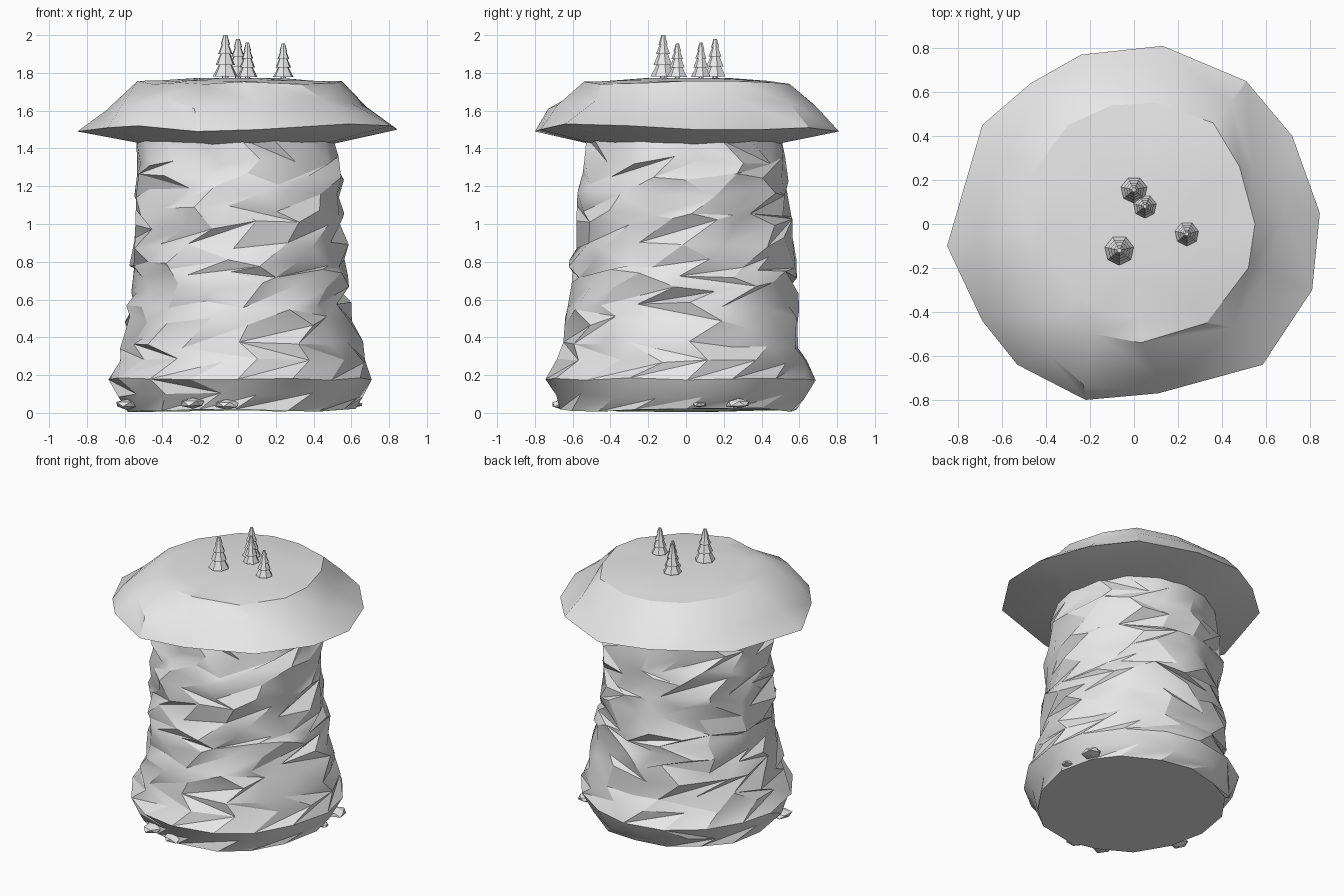
import bpy, bmesh, math, random
from mathutils import Vector

if "Cube" in bpy.data.objects:
    bpy.data.objects.remove(bpy.data.objects["Cube"])

random.seed(5)
stone = bpy.data.materials.new("pale_grey")
stone.diffuse_color = (0.8, 0.8, 0.8, 1)
stone.use_nodes = True
stone.node_tree.nodes["Principled BSDF"].inputs["Base Color"].default_value = stone.diffuse_color


def finish(name, bm, angle=30):
    """Turn a bmesh into a named object, smooth except at sharp edges."""
    bmesh.ops.recalc_face_normals(bm, faces=bm.faces)
    me = bpy.data.meshes.new(name)
    bm.to_mesh(me)
    bm.free()
    me.materials.append(stone)
    ob = bpy.data.objects.new(name, me)
    bpy.context.collection.objects.link(ob)
    bpy.ops.object.select_all(action='DESELECT')
    ob.select_set(True)
    bpy.context.view_layer.objects.active = ob
    if angle:
        bpy.ops.object.shade_smooth_by_angle(angle=math.radians(angle))
    return ob


def loft(name, rings, angle=30, split=False):
    """Skin equal-length rings of points and close both ends."""
    bm = bmesh.new()
    loops = [[bm.verts.new(p) for p in r] for r in rings]
    n = len(loops[0])
    for lo, hi in zip(loops, loops[1:]):
        for i in range(n):
            a, b, c, d = lo[i], lo[(i + 1) % n], hi[(i + 1) % n], hi[i]
            if not split:
                bm.faces.new((a, b, c, d))
            elif random.random() < 0.7:
                bm.faces.new((a, b, c))
                bm.faces.new((a, c, d))
            else:
                bm.faces.new((a, b, d))
                bm.faces.new((b, c, d))
    bm.faces.new(loops[0][::-1])
    bm.faces.new(loops[-1])
    return finish(name, bm, angle)


def sample(table, z):
    """Linear interpolation of a (z, a, b, c, d) table."""
    for p, q in zip(table, table[1:]):
        if z <= q[0]:
            t = max(0, (z - p[0]) / (q[0] - p[0]))
            return [p[k] + t * (q[k] - p[k]) for k in range(1, 5)]
    return table[-1][1:]


# Rock column: reach towards -x, +x, -y, +y at each height
reach = [(0.0, .58, .61, .65, .58), (.09, .64, .66, .70, .63),
         (.18, .68, .70, .75, .68),
         (.28, .62, .67, .67, .63), (.36, .605, .65, .66, .61),
         (.50, .59, .60, .64, .60),
         (.75, .57, .58, .61, .58), (1.0, .57, .55, .60, .56),
         (1.2, .56, .56, .57, .55), (1.45, .54, .50, .52, .50)]
heights = [.015, .09, .18, .27, .37, .48, .57, .66, .74, .80, .90,
           1.0, 1.07, 1.17, 1.24, 1.33, 1.45]
jitter = {0: .35, 1: .55, 2: .25, 3: .6, len(heights) - 1: .3}
SIDES = 16
rings = []
for k, z in enumerate(heights):
    ring = []
    jit = jitter.get(k, 1)
    for i in range(SIDES):
        a = math.tau * (i + 0.3 * random.uniform(-1, 1) * jit) / SIDES + 0.2 * (k % 2)
        xn, xp, yn, yp = sample(reach, z)
        # uneven ledges jut out and cut back
        step = 1.0 + 0.045 * random.uniform(-1, 1) * jit
        x, y = math.cos(a), math.sin(a)
        dz = 0.032 * random.uniform(-1, 1) * jit
        ring.append((x * (xp if x > 0 else xn) * step,
                     y * (yp if y > 0 else yn) * step, z + dz))
    rings.append(ring)
loft("rock_column", rings, 28, split=True)

# Overhanging cap: outer rim, broken shoulder, plateau edge
rim = [(.13, .81, 1.49), (.51, .65, 1.51), (.72, .40, 1.50), (.845, .05, 1.50),
       (.81, -.30, 1.52), (.585, -.64, 1.53), (.11, -.77, 1.50),
       (-.22, -.80, 1.49), (-.53, -.64, 1.52), (-.69, -.44, 1.51),
       (-.85, -.10, 1.49), (-.69, .45, 1.50), (-.47, .64, 1.52),
       (-.24, .77, 1.52)]
shoulder = [(.15, .70, 1.61), (.44, .55, 1.64), (.54, .26, 1.66),
            (.68, .05, 1.62), (.60, -.22, 1.64), (.45, -.47, 1.66),
            (.10, -.68, 1.63), (-.23, -.73, 1.61), (-.40, -.58, 1.67),
            (-.62, -.42, 1.62), (-.70, -.07, 1.60), (-.61, .36, 1.61),
            (-.42, .55, 1.65), (-.20, .68, 1.63)]
plateau = [(.10, .55), (.36, .46), (.48, .26), (.55, .0), (.52, -.20),
           (.33, -.45), (.03, -.54), (-.18, -.50), (-.32, -.41),
           (-.45, -.25), (-.53, -.03), (-.47, .22), (-.30, .45), (-.10, .54)]


def shrink(scale, z, dz):
    return [(x * scale, y * scale, z + random.uniform(-dz, dz)) for x, y in plateau]


under = []
for x, y, z in rim:
    d = Vector((x, y)).normalized() * random.uniform(.42, .47)
    under.append((d.x, d.y, 1.415 + random.uniform(-.006, .01)))
cap = [under, rim, shoulder, shrink(1, 1.748, .01),
       shrink(.8, 1.757, .004), shrink(.42, 1.772, .001)]
loft("grass_cap", cap, 28, split=True)

# Fir trees: trunk and four flared tiers
profile = [(.25, -.06), (.25, .05), (.95, .05), (.48, .33), (.74, .31),
           (.36, .58), (.56, .56), (.24, .80), (.36, .78), (.15, 1.0)]


def tree(x, y, top, radius):
    base = 1.77
    h = top - base
    rings = [[(x + radius * r * math.cos(math.tau * (i + .25) / 7),
               y + radius * r * math.sin(math.tau * (i + .25) / 7),
               base + h * z) for i in range(7)] for r, z in profile]
    loft("fir_tree", rings, 0)


for spec in [(-.067, -.12, 2.0, .071), (0, .155, 1.98, .064),
             (.05, .08, 1.96, .056), (.24, -.045, 1.955, .058)]:
    tree(*spec)

# Loose stones around the foot
for x, y, z, s in [(-.24, -.62, .05, .075), (-.06, -.655, .045, .075),
                   (-.59, -.25, .045, .07), (.59, .28, .05, .075),
                   (.625, .07, .045, .04)]:
    bm = bmesh.new()
    bmesh.ops.create_icosphere(bm, subdivisions=1, radius=1)
    for v in bm.verts:
        v.co *= random.uniform(0.8, 1.1)
        v.co = Vector((x + v.co.x * s, y + v.co.y * s, z + v.co.z * s * .4))
    finish("loose_stone", bm, 0)
